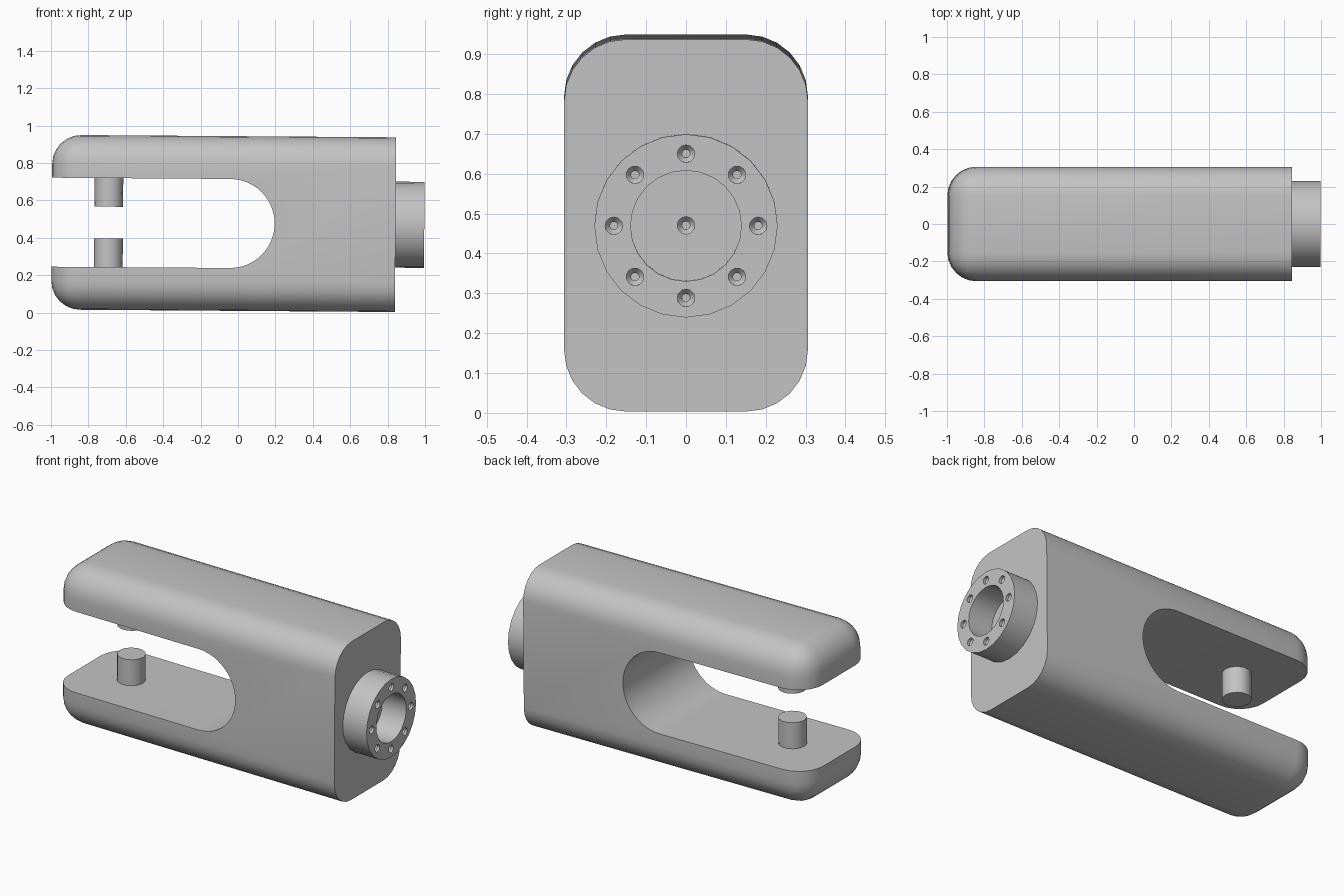
import bpy, bmesh, math
from mathutils import Matrix, Vector

if "Cube" in bpy.data.objects:
    bpy.data.objects.remove(bpy.data.objects["Cube"])

metal = bpy.data.materials.new("plain grey metal")
metal.use_nodes = True
GREY = (0.55, 0.55, 0.55, 1)
metal.diffuse_color = GREY
metal.node_tree.nodes["Principled BSDF"].inputs["Base Color"].default_value = GREY

# Main dimensions, measured from the middle of the clevis
BACK, FACE, TIP = -0.996, 0.842, 0.996
HALF_W, HALF_H, ROUND = 0.306, 0.467, 0.155
SLOT_R, SLOT_X = 0.238, -0.042
TILT = Matrix.Translation((0, 0, 0.4765)) @ Matrix.Rotation(0.0072, 4, 'Y')


def finish(bm, name):
    bmesh.ops.recalc_face_normals(bm, faces=bm.faces)
    mesh = bpy.data.meshes.new(name)
    bm.to_mesh(mesh)
    bm.free()
    mesh.materials.append(metal)
    obj = bpy.data.objects.new(name, mesh)
    bpy.context.collection.objects.link(obj)
    return obj


def lathe(name, profile, sides, places, closed=False):
    """Turn (along, radius) points about the x axis, once per placement."""
    bm = bmesh.new()
    for place in places:
        verts = [bm.verts.new((a, 0, r)) for a, r in profile]
        pairs = list(zip(verts, verts[1:]))
        if closed:
            pairs.append((verts[-1], verts[0]))
        edges = [bm.edges.new(p) for p in pairs]
        made = bmesh.ops.spin(bm, geom=verts + edges, cent=(0, 0, 0), axis=(1, 0, 0),
                              angle=math.tau, steps=sides)
        turned = {v for e in edges for v in e.verts}
        todo = list(turned)
        while todo:
            for e in todo.pop().link_edges:
                for v in e.verts:
                    if v not in turned:
                        turned.add(v)
                        todo.append(v)
        bmesh.ops.remove_doubles(bm, verts=list(turned), dist=1e-5)
        bmesh.ops.transform(bm, matrix=place, verts=[v for v in turned if v.is_valid])
    return finish(bm, name)


def cut(obj, cutter):
    mod = obj.modifiers.new("cut", 'BOOLEAN')
    mod.operation, mod.solver, mod.object = 'DIFFERENCE', 'EXACT', cutter
    bpy.context.view_layer.objects.active = obj
    bpy.ops.object.modifier_apply(modifier=mod.name)
    bpy.data.objects.remove(cutter)


# Body block: rounded everywhere except around the flat +x face
bm = bmesh.new()
bmesh.ops.create_cube(bm, size=2)
for v in bm.verts:
    v.co = Vector((FACE if v.co.x > 0 else BACK, v.co.y * HALF_W, v.co.z * HALF_H))
soft = [e for e in bm.edges if min(v.co.x for v in e.verts) < 0]
bmesh.ops.bevel(bm, geom=soft, offset=ROUND, segments=6, profile=0.5, affect='EDGES')
body = finish(bm, "clevis_body")

# Round-ended slot between the arms
bm = bmesh.new()
arc = [math.pi * (i / 24 - 0.5) for i in range(25)]
outline = [(SLOT_X + SLOT_R * math.cos(a), SLOT_R * math.sin(a)) for a in arc]
outline += [(-1.3, SLOT_R), (-1.3, -SLOT_R)]
side = bm.faces.new([bm.verts.new((x, -0.5, z)) for x, z in outline])
grown = bmesh.ops.extrude_face_region(bm, geom=[side])["geom"]
bmesh.ops.translate(bm, vec=(0, 1, 0),
                    verts=[g for g in grown if isinstance(g, bmesh.types.BMVert)])
cut(body, finish(bm, "slot_cutter"))

# Stepped holes: one in the body face, eight around the flange
hole = [(-0.05, 0), (-0.05, 0.01), (-0.03, 0.01), (-0.015, 0.022), (0.02, 0.022), (0.02, 0)]
cut(body, lathe("centre_cutter", hole, 12, [Matrix.Translation((FACE, 0, 0))]))

flange = lathe("flange", [(FACE - 0.001, 0.23), (TIP, 0.23), (TIP, 0.139), (FACE - 0.001, 0.139)],
               24, [Matrix.Identity(4)], closed=True)
ring = [Matrix.Rotation(math.tau * i / 8, 4, 'X') @ Matrix.Translation((TIP, 0, 0.181))
        for i in range(8)]
cut(flange, lathe("bolt_cutter", hole, 12, ring))

# Pins facing each other from the two arms
parts = [body, flange]
for name, sign in (("upper_pin", 1), ("lower_pin", -1)):
    place = Matrix.Translation((-0.692, 0, 0)) @ Matrix.Rotation(-sign * math.pi / 2, 4, 'Y')
    parts.append(lathe(name, [(0.085, 0), (0.085, 0.077), (0.245, 0.077), (0.245, 0)], 14, [place]))

# Shade and set the slight tilt of the whole assembly
bpy.ops.object.select_all(action='DESELECT')
for obj in parts:
    obj.data.transform(TILT)
    obj.select_set(True)
bpy.context.view_layer.objects.active = body
bpy.ops.object.shade_smooth_by_angle(angle=math.radians(35))
